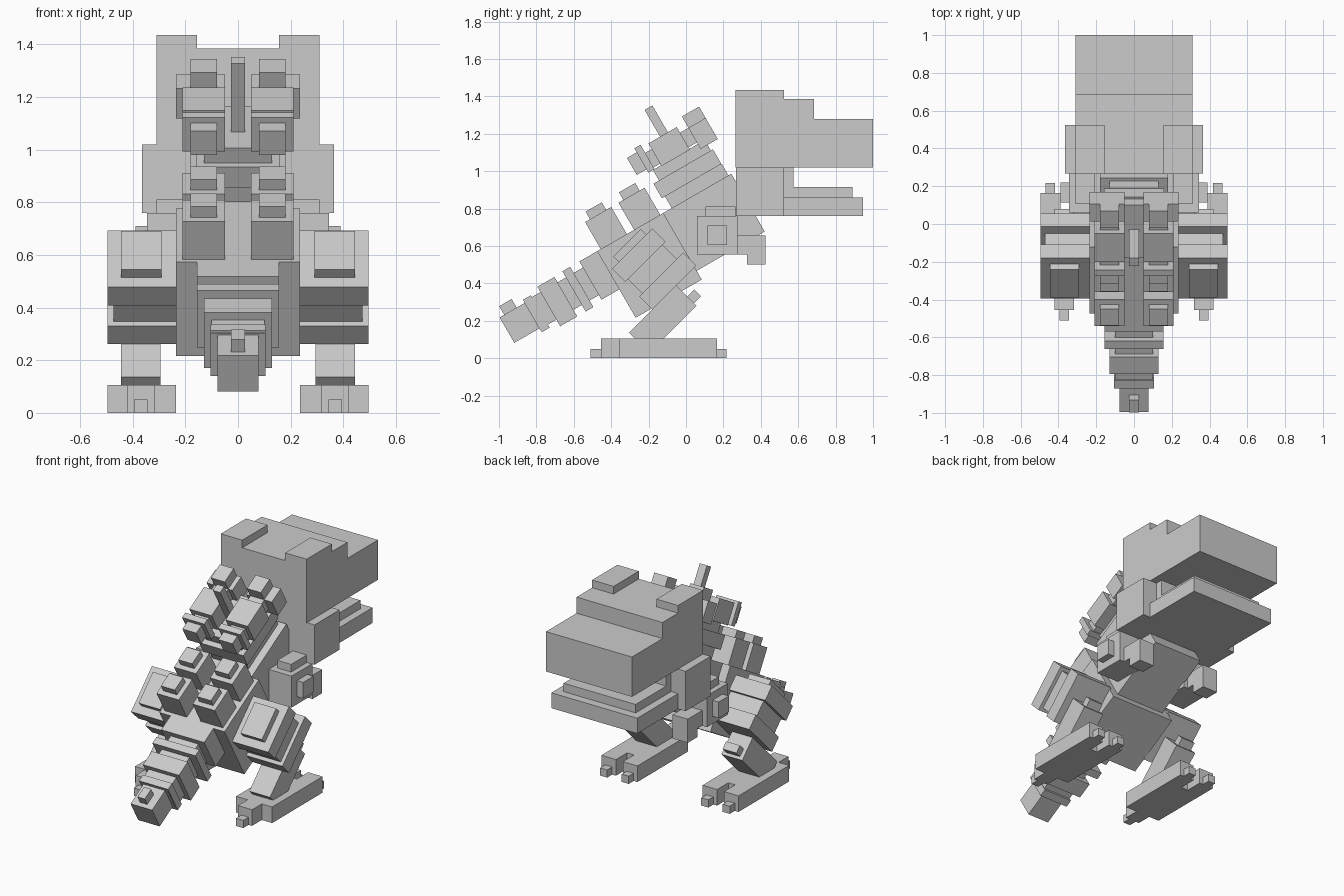
import bpy
import bmesh
from math import radians
from mathutils import Matrix, Vector

default_cube = bpy.data.objects.get("Cube")
if default_cube:
    bpy.data.objects.remove(default_cube, do_unlink=True)

# Single plain material
grey = bpy.data.materials.new("light_grey")
grey.use_nodes = True
colour = (0.6, 0.6, 0.6, 1.0)
grey.diffuse_color = colour
grey.node_tree.nodes["Principled BSDF"].inputs["Base Color"].default_value = colour

BODY_TILT, LEG_TILT = 30, 45


def box(name, xs, ys, zs, tilt=0):
    """Block given by its ranges in a frame tilted about the x axis."""
    spans = (xs, ys, zs)
    turn = Matrix.Rotation(radians(tilt), 3, 'X')
    bm = bmesh.new()
    bmesh.ops.create_cube(bm, size=1)
    bmesh.ops.scale(bm, vec=[b - a for a, b in spans], verts=bm.verts)
    mesh = bpy.data.meshes.new(name)
    bm.to_mesh(mesh)
    bm.free()
    mesh.materials.append(grey)
    obj = bpy.data.objects.new(name, mesh)
    obj.location = turn @ Vector([(a + b) / 2 for a, b in spans])
    obj.rotation_euler.x = radians(tilt)
    bpy.context.collection.objects.link(obj)


def centred(name, half, ys, zs, tilt=0):
    box(name, (-half, half), ys, zs, tilt)


def pair(name, xs, ys, zs, tilt=0):
    box("left_" + name, xs, ys, zs, tilt)
    box("right_" + name, (-xs[1], -xs[0]), ys, zs, tilt)


# Head and jaw
centred("skull", .31, (.265, .685), (1.02, 1.385))
centred("snout", .31, (.685, 1.0), (1.02, 1.28))
pair("brow", (.155, .31), (.265, .525), (1.385, 1.435))
centred("jaw_hinge", .365, (.268, .525), (.76, 1.02))
centred("mouth_back", .26, (.525, .575), (.915, 1.02))
centred("lower_teeth", .26, (.525, .89), (.86, .915))
centred("jaw", .31, (.525, .945), (.76, .86))

# Torso and hips
centred("hips", .235, (-.125, .283), (.322, .733), BODY_TILT)
centred("torso", .18, (.283, .703), (.376, .733), BODY_TILT)

# Tail
centred("tail_core", .1, (-.6, -.125), (.525, .695), BODY_TILT)
centred("tail_root", .155, (-.235, -.125), (.497, .733), BODY_TILT)
centred("tail_ring_front", .155, (-.34, -.292), (.484, .733), BODY_TILT)
centred("tail_block", .13, (-.497, -.392), (.484, .728), BODY_TILT)
centred("tail_ring_back", .105, (-.598, -.55), (.506, .706), BODY_TILT)
centred("tail_tip", .078, (-.754, -.598), (.53, .687), BODY_TILT)
centred("tail_bump", .026, (-.726, -.649), (.687, .74), BODY_TILT)

# Back studs, two rows of two
for row, start in (("rear", -.103), ("front", .103)):
    pair(row + "_stud", (.05, .21), (start, start + .161), (.733, .9), BODY_TILT)
    pair(row + "_stud_cap", (.08, .18), (start + .03, start + .13), (.9, .947), BODY_TILT)

# Saddle plates and fin
centred("saddle_base", .13, (.335, .685), (.733, .805), BODY_TILT)
centred("saddle_plate", .16, (.316, .683), (.805, .895), BODY_TILT)
centred("saddle_top", .13, (.35, .67), (.895, .96), BODY_TILT)
centred("back_fin", .026, (.472, .52), (.95, 1.26), BODY_TILT)

# Twin barrels on the back
pair("barrel_core", (.08, .18), (.36, .64), (.97, 1.06), BODY_TILT)
pair("barrel_tip", (.08, .18), (.262, .322), (.98, 1.085), BODY_TILT)
pair("barrel_ring", (.05, .21), (.322, .36), (.96, 1.11), BODY_TILT)
pair("barrel_body", (.05, .21), (.4, .575), (.955, 1.095), BODY_TILT)
pair("barrel_rear", (.05, .235), (.627, .733), (.93, 1.06), BODY_TILT)
pair("barrel_rear_cap", (.08, .18), (.627, .733), (1.06, 1.13), BODY_TILT)

# Arms
pair("upper_arm", (.17, .345), (.06, .275), (.555, .76))
pair("shoulder_cap", (.21, .31), (.105, .265), (.76, .81))
pair("elbow_stud", (.345, .39), (.115, .22), (.605, .71))
pair("forearm", (.2, .31), (.275, .325), (.555, .655))
pair("hand", (.2, .31), (.325, .425), (.5, .655))

# Legs
pair("thigh_cap", (.29, .445), (.11, .318), (.617, .66), LEG_TILT)
pair("thigh_upper", (.23, .495), (.058, .363), (.518, .617), LEG_TILT)
pair("thigh_middle", (.23, .472), (.08, .34), (.41, .518), LEG_TILT)
pair("thigh_lower", (.23, .495), (.057, .39), (.312, .41), LEG_TILT)
pair("shin", (.295, .445), (-.12, .238), (.159, .312), LEG_TILT)
pair("shin_spur", (.32, .42), (.238, .291), (.178, .229), LEG_TILT)

# Feet with two toes and a heel
pair("foot", (.235, .495), (-.355, .05), (0, .105))
pair("heel", (.318, .42), (-.455, -.355), (0, .105))
pair("heel_claw", (.343, .395), (-.51, -.455), (0, .05))
for side, x in (("inner", .235), ("outer", .39)):
    pair(side + "_toe", (x, x + .105), (.05, .165), (0, .105))
    pair(side + "_claw", (x + .027, x + .078), (.165, .217), (0, .05))
